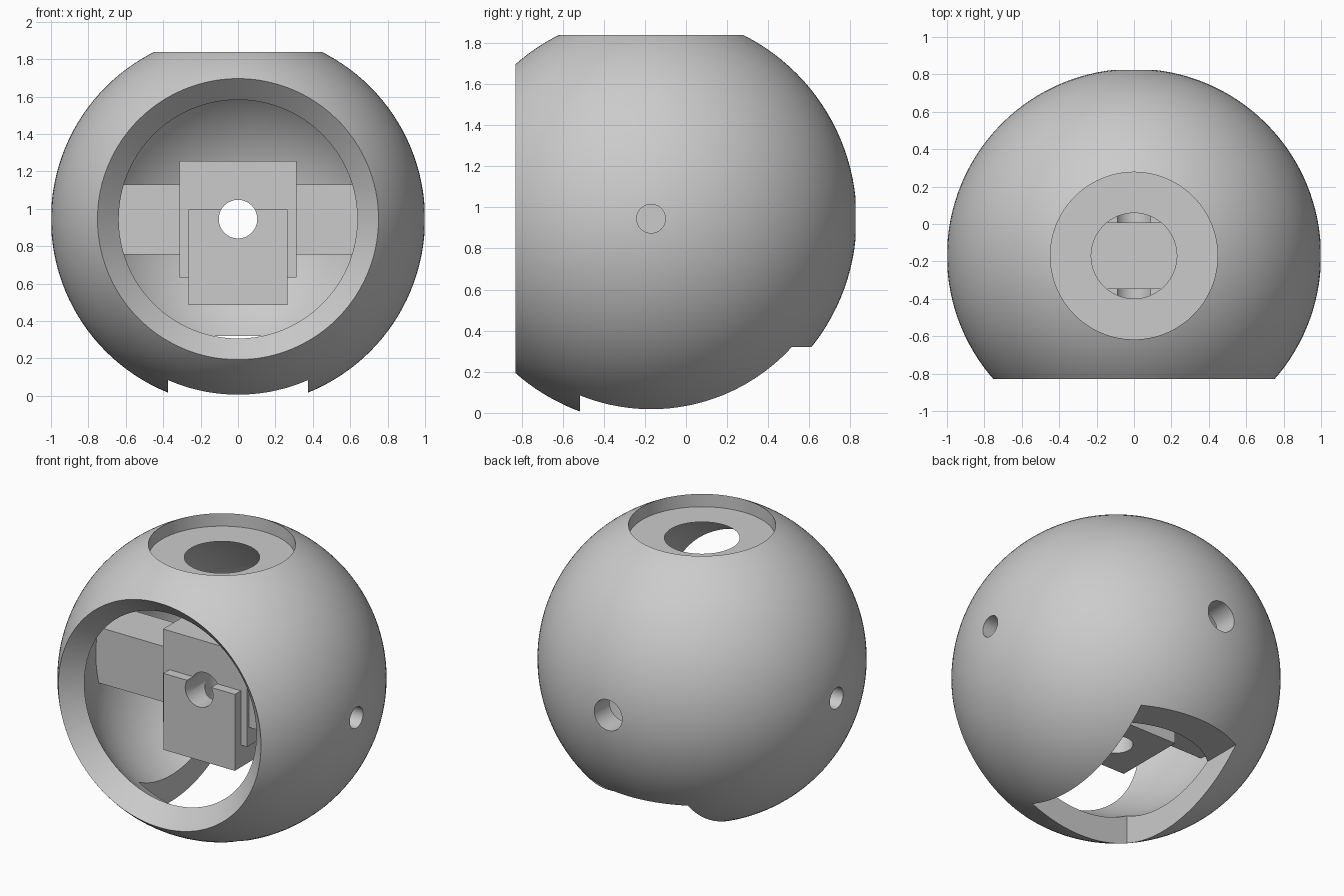
import bpy
import math
from mathutils import Vector

if "Cube" in bpy.data.objects:
    bpy.data.objects.remove(bpy.data.objects["Cube"])

CENTRE = Vector((0, -0.17, 0.945))   # centre of the ball; parts are placed relative to it

grey = bpy.data.materials.new("plain_grey")
grey.diffuse_color = (0.6, 0.6, 0.6, 1)
grey.use_nodes = True
grey.node_tree.nodes["Principled BSDF"].inputs["Base Color"].default_value = grey.diffuse_color


def finish(name):
    ob = bpy.context.object
    ob.name = name
    ob.data.materials.append(grey)
    return ob


def ball(name, r, seg, rings):
    bpy.ops.mesh.primitive_uv_sphere_add(radius=r, segments=seg, ring_count=rings, location=CENTRE)
    return finish(name)


def box(name, lo, hi):
    lo, hi = Vector(lo), Vector(hi)
    bpy.ops.mesh.primitive_cube_add(size=1, location=CENTRE + (lo + hi) / 2)
    bpy.context.object.scale = hi - lo
    bpy.ops.object.transform_apply(location=False, rotation=False, scale=True)
    return finish(name)


def rod(name, start, end, r1, r2=None, seg=64):
    """Cylinder or cone frustum from start to end."""
    start, end = Vector(start), Vector(end)
    d = end - start
    bpy.ops.mesh.primitive_cone_add(
        vertices=seg, radius1=r1, radius2=r1 if r2 is None else r2, depth=d.length,
        location=CENTRE + (start + end) / 2,
        rotation=d.to_track_quat('Z', 'Y').to_euler())
    return finish(name)


def combine(target, tool, operation):
    m = target.modifiers.new(tool.name, 'BOOLEAN')
    m.operation = operation
    m.solver = 'EXACT'
    m.object = tool
    bpy.context.view_layer.objects.active = target
    bpy.ops.object.modifier_apply(modifier=m.name)


# Cutters
cavity = ball("cavity_cutter", 0.84, 128, 64)
front_flare = rod("front_flare_cutter", (0, -1.1, 0), (0, -0.4, 0), 1.192, 0.492, 128)
top_recess = rod("top_recess_cutter", (0, 0, 0.808), (0, 0, 1.3), 0.447, seg=96)
bottom_slot = box("bottom_slot_cutter", (-0.375, -0.345, -1.3), (0.375, 1.3, -0.625))
bore = rod("bore_cutter", (0, -0.5, 0), (0, 1.3, 0), 0.103)
lower_bore = rod("lower_bore_cutter", (0, 0, -0.7), (0, 0, 0), 0.103)
side_holes = [rod("side_hole_cutter", (s * 0.5, 0, 0), (s * 1.3, 0, 0), 0.07, seg=48)
              for s in (-1, 1)]

# Hollow ball with front opening, top recess, bottom slot and screw holes
shell = ball("ball_shell", 1.0, 128, 64)
for tool in [cavity, front_flare, top_recess, bottom_slot, bore] + side_holes:
    combine(shell, tool, 'DIFFERENCE')

# Inner mount: cross bar, centre block and lower cradle joined together
mount = box("inner_mount", (-0.95, -0.158, -0.188), (0.95, 0.158, 0.185))
block = box("centre_block", (-0.312, -0.178, -0.312), (0.312, 0.178, 0.312))
cradle = box("cradle", (-0.265, -0.242, -0.46), (0.265, 0.242, 0.052))
for part in (block, cradle):
    combine(mount, part, 'UNION')
combine(mount, cavity, 'INTERSECT')
for tool in [bore, lower_bore] + side_holes:
    combine(mount, tool, 'DIFFERENCE')

# Remove the construction pieces
for ob in list(bpy.data.objects):
    if ob not in (shell, mount):
        bpy.data.objects.remove(ob)

# Smooth curves, crisp edges
for ob in (shell, mount):
    bpy.ops.object.select_all(action='DESELECT')
    ob.select_set(True)
    bpy.context.view_layer.objects.active = ob
    bpy.ops.object.shade_smooth_by_angle(angle=math.radians(25))
